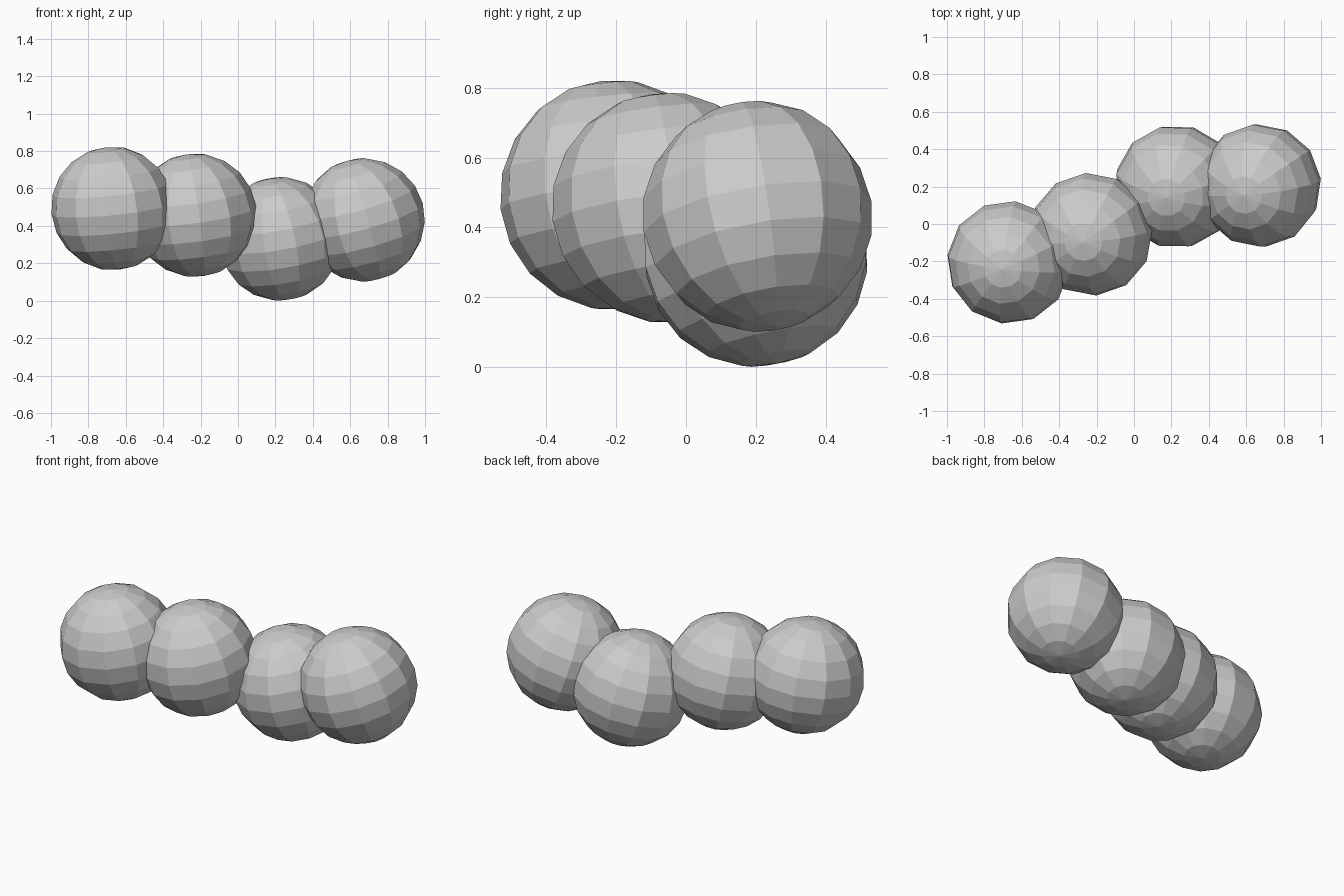
import bpy
from math import radians

if "Cube" in bpy.data.objects:
    bpy.data.objects.remove(bpy.data.objects["Cube"])

# Chain of four overlapping low-poly balls: name, centre, (tilt x, tilt y, yaw) in degrees
R = 0.331
BALLS = [
    ("ball_left", (-0.67, -0.205, 0.493), (7, -5, -7)),
    ("ball_mid_left", (-0.23, -0.055, 0.457), (7, -8, 4)),
    ("ball_mid_right", (0.225, 0.20, 0.331), (8, -12, 14)),
    ("ball_right", (0.67, 0.205, 0.432), (8, -16, 4)),
]

for name, centre, angles in BALLS:
    bpy.ops.mesh.primitive_uv_sphere_add(
        segments=12, ring_count=10, radius=R, location=centre,
        rotation=[radians(a) for a in angles])
    bpy.context.object.name = name
